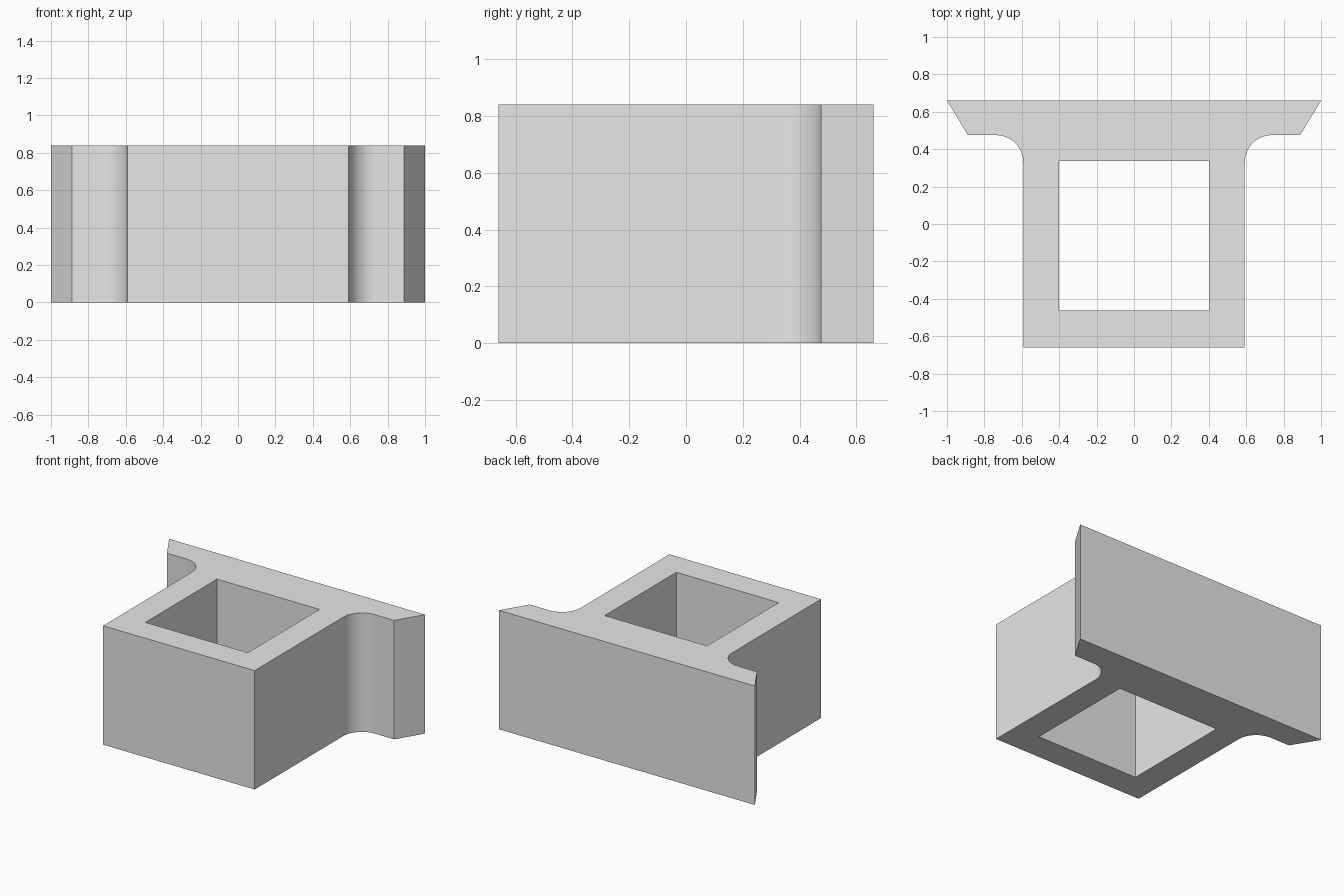
import bpy
import bmesh
from math import cos, sin, pi, radians

cube = bpy.data.objects.get("Cube")
if cube:
    bpy.data.objects.remove(cube, do_unlink=True)

HEIGHT = 0.84
FILLET = 0.145
WALL_X, FLANGE_Y = 0.592, 0.475
STEPS = 14

grey = bpy.data.materials.new("plain grey")
grey.use_nodes = True
colour = (0.8, 0.8, 0.8, 1)
grey.diffuse_color = colour
grey.node_tree.nodes["Principled BSDF"].inputs["Base Color"].default_value = colour

# Left half of the outline: box wall, concave fillet, slanted flange tip
cx, cy = WALL_X + FILLET, FLANGE_Y - FILLET
half = [(WALL_X, -0.66)]
for i in range(STEPS + 1):
    a = pi - i * pi / 2 / STEPS
    half.append((cx + FILLET * cos(a), cy + FILLET * sin(a)))
half += [(0.888, FLANGE_Y), (1, 0.66)]
outline = half + [(-x, y) for x, y in reversed(half)]

# Square opening through the box
opening = [(-0.4, -0.463), (0.4, -0.463), (0.4, 0.337), (-0.4, 0.337)]

bm = bmesh.new()
caps = {0: [], HEIGHT: []}


def add_walls(points):
    """Raise a closed outline into upright walls and keep its rims for the caps."""
    rings = {}
    for z in caps:
        rings[z] = [bm.verts.new((x, y, z)) for x, y in points]
        ring = rings[z]
        caps[z] += [bm.edges.new((ring[i - 1], ring[i])) for i in range(len(ring))]
    low, high = rings[0], rings[HEIGHT]
    for i in range(len(points)):
        bm.faces.new((low[i - 1], low[i], high[i], high[i - 1]))


add_walls(outline)
add_walls(opening)

# Flat top and bottom between the outline and the opening
for edges in caps.values():
    bmesh.ops.triangle_fill(bm, edges=edges, use_beauty=True)
bmesh.ops.recalc_face_normals(bm, faces=bm.faces[:])

mesh = bpy.data.meshes.new("flanged_box_section")
bm.to_mesh(mesh)
bm.free()
mesh.materials.append(grey)
body = bpy.data.objects.new("flanged_box_section", mesh)
bpy.context.collection.objects.link(body)

# Smooth fillets, sharp corners
bpy.ops.object.select_all(action="DESELECT")
body.select_set(True)
bpy.context.view_layer.objects.active = body
bpy.ops.object.shade_smooth_by_angle(angle=radians(25))
